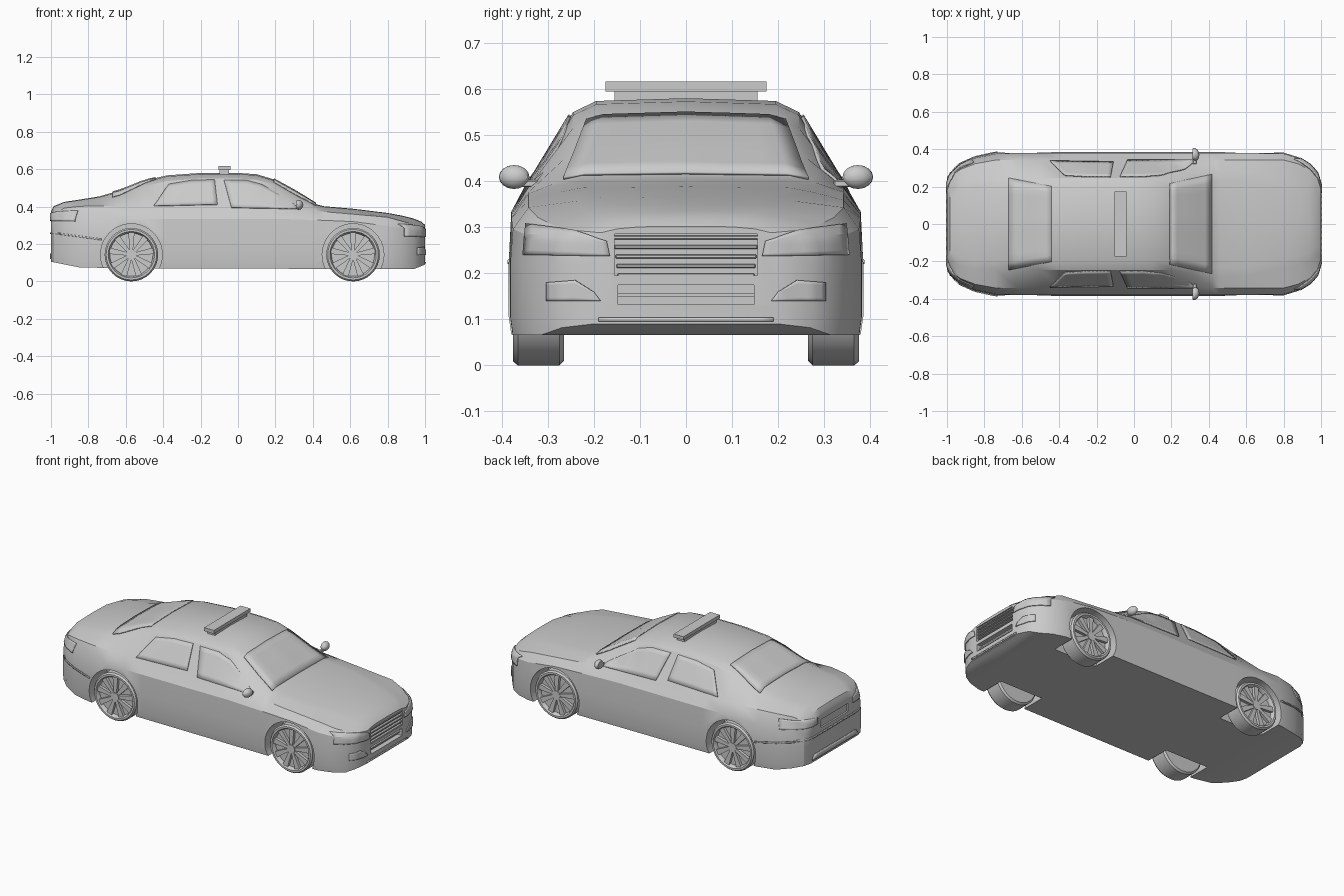
import bpy, bmesh
from math import sin, cos, pi, radians
from mathutils import Vector, Matrix
from mathutils.bvhtree import BVHTree

if "Cube" in bpy.data.objects:
    bpy.data.objects.remove(bpy.data.objects["Cube"])


def add_object(name, bm, loc=(0, 0, 0), mirror=False):
    bmesh.ops.recalc_face_normals(bm, faces=bm.faces)
    me = bpy.data.meshes.new(name)
    bm.to_mesh(me)
    bm.free()
    ob = bpy.data.objects.new(name, me)
    ob.location = loc
    bpy.context.collection.objects.link(ob)
    if mirror:
        ob.modifiers.new("Mirror", "MIRROR").use_axis = (False, True, False)
    return ob


def box(name, x, y, z, bevel=0, mirror=False):
    bm = bmesh.new()
    size = [b - a for a, b in (x, y, z)]
    mid = [(a + b) / 2 for a, b in (x, y, z)]
    bmesh.ops.create_cube(bm, size=1, matrix=Matrix.Translation(mid) @ Matrix.Diagonal((*size, 1)))
    if bevel:
        bmesh.ops.bevel(bm, geom=bm.edges[:], offset=bevel, segments=1, affect='EDGES')
    return add_object(name, bm, mirror=mirror)


def interp(keys, x):
    for (xa, va), (xb, vb) in zip(keys, keys[1:]):
        if x <= xb:
            return va + (vb - va) * (x - xa) / (xb - xa)
    return keys[-1][1]


# Body side profile lines, as (x, value)
ROOF = [(-1, .372), (-.985, .403), (-.93, .425), (-.85, .437), (-.74, .455), (-.62, .49), (-.5, .538),
        (-.38, .567), (-.2, .58), (0, .58), (.1, .573), (.19, .546), (.31, .48), (.42, .412),
        (.46, .402), (.62, .388), (.8, .366), (.88, .351), (.94, .336), (.98, .32), (1, .302)]
BELT = [(-1, .345), (-.93, .392), (-.8, .407), (-.4, .39), (.31, .386), (.8, .343), (1, .288)]
SHOULDER = [(-1, .29), (-.85, .333), (.2, .335), (.6, .322), (1, .27)]
FLOOR = [(-1, .105), (-.85, .075), (-.6, .07), (.94, .066), (1, .09)]
ROOF_WIDTH = [(-1, .18), (-.9, .245), (.19, .245), (.43, .28), (.62, .275), (.94, .205), (1, .15)]


def half_width(x):
    start, end = (.76, .205) if x > 0 else (.68, .23)
    t = max(0, (abs(x) - start) / (1 - start))
    return end + (.385 - end) * max(0, 1 - t ** 1.8) ** .5


def section(x):
    w, wt = half_width(x), interp(ROOF_WIDTH, x)
    zb, zs, zbelt, zt = (interp(k, x) for k in (FLOOR, SHOULDER, BELT, ROOF))
    drop = min(.03, .4 * (zt - zbelt))
    half = [(0, zb), (w * .985, zb), (w, zb + .04), (w, .22), (w * .985, zs), (min(.342, w * .9), zbelt),
            (wt, zt - drop), (wt - .05, zt - drop * .2), (0, zt)]
    return [(x, y, z) for y, z in half + [(-y, z) for y, z in half[-2:0:-1]]]


bm = bmesh.new()
rings = [[bm.verts.new(p) for p in section(x)] for x, _ in ROOF]
for a, b in zip(rings, rings[1:]):
    for i in range(len(a)):
        j = (i + 1) % len(a)
        bm.faces.new((a[i], a[j], b[j], b[i]))
bm.faces.new(rings[0])
bm.faces.new(rings[-1])
body = add_object("body", bm)

# Wheel arches, grille opening, lower intake and rear recess cut from the body
AXLES, WHEEL_R = (-.57, .615), .143
cutters = [box("cut_grille", (.984, 1.1), (-.155, .155), (.195, .285)),
           box("cut_intake", (.97, 1.1), (-.148, .148), (.132, .175)),
           box("cut_plate", (-1.1, -.99), (-.13, .13), (.285, .335))]
for x in AXLES:
    for side in (-1, 1):
        bm = bmesh.new()
        m = Matrix.Translation((x, side * .42, WHEEL_R)) @ Matrix.Rotation(pi / 2, 4, 'X')
        bmesh.ops.create_cone(bm, cap_ends=True, segments=40, radius1=.165, radius2=.165, depth=.38, matrix=m)
        cutters.append(add_object("cut_arch", bm))
for c in cutters:
    mod = body.modifiers.new("Cut", "BOOLEAN")
    mod.operation, mod.object, mod.solver = 'DIFFERENCE', c, 'EXACT'
deps = bpy.context.evaluated_depsgraph_get()
cut_mesh = bpy.data.meshes.new_from_object(body.evaluated_get(deps))
body.modifiers.clear()
body.data = cut_mesh
for c in cutters:
    bpy.data.objects.remove(c)
bm = bmesh.new()
bm.from_mesh(cut_mesh)
surface = BVHTree.FromBMesh(bm)
bm.free()


def resample(rail, n):
    out = []
    for i in range(n + 1):
        t = i / n * (len(rail) - 1)
        k = min(int(t), len(rail) - 2)
        out.append(Vector(rail[k]).lerp(Vector(rail[k + 1]), t - k))
    return out


# Panel between two rails, projected onto the body from one side
def panel(name, top, bottom, view, mirror=True, rows=6, lift=.003):
    place = {'side': lambda a, b: ((a, 1, b), (0, -1, 0)),
             'front': lambda a, b: ((2, a, b), (-1, 0, 0)),
             'rear': lambda a, b: ((-2, a, b), (1, 0, 0)),
             'above': lambda a, b: ((a, b, 1), (0, 0, -1))}[view]
    n = 12
    bm = bmesh.new()
    grid = []
    for r in range(rows + 1):
        line = []
        for p, q in zip(resample(top, n), resample(bottom, n)):
            o, d = place(*p.lerp(q, r / rows))
            hit, nor, _, _ = surface.ray_cast(Vector(o), Vector(d))
            line.append(None if hit is None else bm.verts.new(hit + nor * lift))
        grid.append(line)
    for a, b in zip(grid, grid[1:]):
        for i in range(n):
            quad = (a[i], a[i + 1], b[i + 1], b[i])
            if None not in quad:
                bm.faces.new(quad)
    ob = add_object(name, bm, mirror=mirror)
    sol = ob.modifiers.new("Solidify", "SOLIDIFY")
    sol.thickness, sol.offset = .006, 0


# Glass
panel("front_side_window", [(-.075, .54), (.05, .538), (.13, .515), (.22, .46), (.30, .41)],
      [(-.035, .393), (.33, .386)], 'side')
panel("rear_side_window", [(-.125, .542), (-.25, .538), (-.37, .518)], [(-.11, .41), (-.45, .402)], 'side')
panel("windshield", [(.19, -.215), (.19, .215)], [(.415, -.265), (.415, .265)], 'above', False)
panel("rear_window", [(-.44, -.20), (-.44, .20)], [(-.67, -.245), (-.67, .245)], 'above', False)

# Lamps and bumper trim
panel("headlight", [(.172, .27), (.24, .292), (.345, .305)], [(.165, .237), (.35, .24)], 'front')
panel("fog_light", [(.20, .16), (.24, .185), (.30, .18)], [(.185, .14), (.30, .14)], 'front')
panel("front_lip", [(-.19, .104), (.19, .104)], [(-.19, .095), (.19, .095)], 'front', False, 1)
panel("taillight", [(.17, .362), (.26, .37), (.33, .378)], [(.17, .325), (.345, .322)], 'rear')
panel("rear_bumper_trim", [(-.3, .262), (.3, .262)], [(-.3, .253), (.3, .253)], 'rear', False, 1)
panel("side_bumper_trim", [(-.95, .258), (-.73, .228)], [(-.95, .250), (-.73, .220)], 'side', True, 1)
panel("rear_diffuser", [(-.2, .15), (.2, .15)], [(-.22, .12), (.22, .12)], 'rear', False, 2)

# Grille slats, intake bar
for i in range(5):
    z, w = .282 - i * .0205, .157 - i * .002
    box(f"grille_slat_{i + 1}", (.975, .998), (-w, w), (z - .009, z), .002)
box("intake_bar", (.965, .985), (-.15, .15), (.148, .156))

# Light bar
box("light_bar_base", (-.098, -.047), (-.155, .155), (.572, .597))
box("light_bar", (-.105, -.04), (-.175, .175), (.595, .616))

# Door mirrors
bm = bmesh.new()
m = Matrix.Translation((.325, .373, .409)) @ Matrix.Rotation(radians(12), 4, 'Z') @ Matrix.Diagonal((.024, .034, .026, 1))
bmesh.ops.create_uvsphere(bm, u_segments=14, v_segments=8, radius=1, matrix=m)
bmesh.ops.bisect_plane(bm, geom=bm.verts[:] + bm.edges[:] + bm.faces[:], plane_co=(.312, .373, .409),
                       plane_no=(-1, 0, 0), clear_outer=True)
bmesh.ops.holes_fill(bm, edges=[e for e in bm.edges if e.is_boundary])
add_object("door_mirror", bm, mirror=True)
box("mirror_stalk", (.315, .335), (.32, .36), (.387, .402), .003, True)

# Wheel: lathed tyre and rim, tapered spokes, hub
TYRE = [(-.055, 0), (-.055, .10), (-.055, .133), (-.045, .143), (.045, .143), (.055, .135),
        (.055, .124), (.048, .119), (.030, .115), (.030, 0)]
bm = bmesh.new()
SEG = 32
rows = [[bm.verts.new((r * cos(2 * pi * k / SEG), y, r * sin(2 * pi * k / SEG))) for k in range(SEG)] for y, r in TYRE]
for a, b in zip(rows, rows[1:]):
    for k in range(SEG):
        bm.faces.new((a[k], a[(k + 1) % SEG], b[(k + 1) % SEG], b[k]))
bmesh.ops.remove_doubles(bm, verts=bm.verts[:], dist=1e-5)
for k in range(9):
    rot = Matrix.Rotation(2 * pi * k / 9, 4, 'Y')
    for v in bmesh.ops.create_cube(bm, size=1)['verts']:
        outer = v.co.z > 0
        v.co = rot @ Vector((v.co.x * (.034 if outer else .016), .047 if v.co.y > 0 else .025, .119 if outer else .015))
m = Matrix.Translation((0, .038, 0)) @ Matrix.Rotation(pi / 2, 4, 'X')
bmesh.ops.create_cone(bm, cap_ends=True, segments=16, radius1=.026, radius2=.026, depth=.024, matrix=m)
wheel = add_object("wheel_front_left", bm, (AXLES[1], .32, WHEEL_R))
for name, x, side in (("front_right", AXLES[1], -1), ("rear_left", AXLES[0], 1), ("rear_right", AXLES[0], -1)):
    ob = bpy.data.objects.new("wheel_" + name, wheel.data)
    ob.location = (x, side * .32, WHEEL_R)
    ob.rotation_euler.z = 0 if side > 0 else pi
    bpy.context.collection.objects.link(ob)

# Smooth shading with sharp edges kept
for ob in bpy.context.scene.objects:
    ob.select_set(True)
bpy.context.view_layer.objects.active = body
bpy.ops.object.shade_smooth_by_angle(angle=radians(28))
